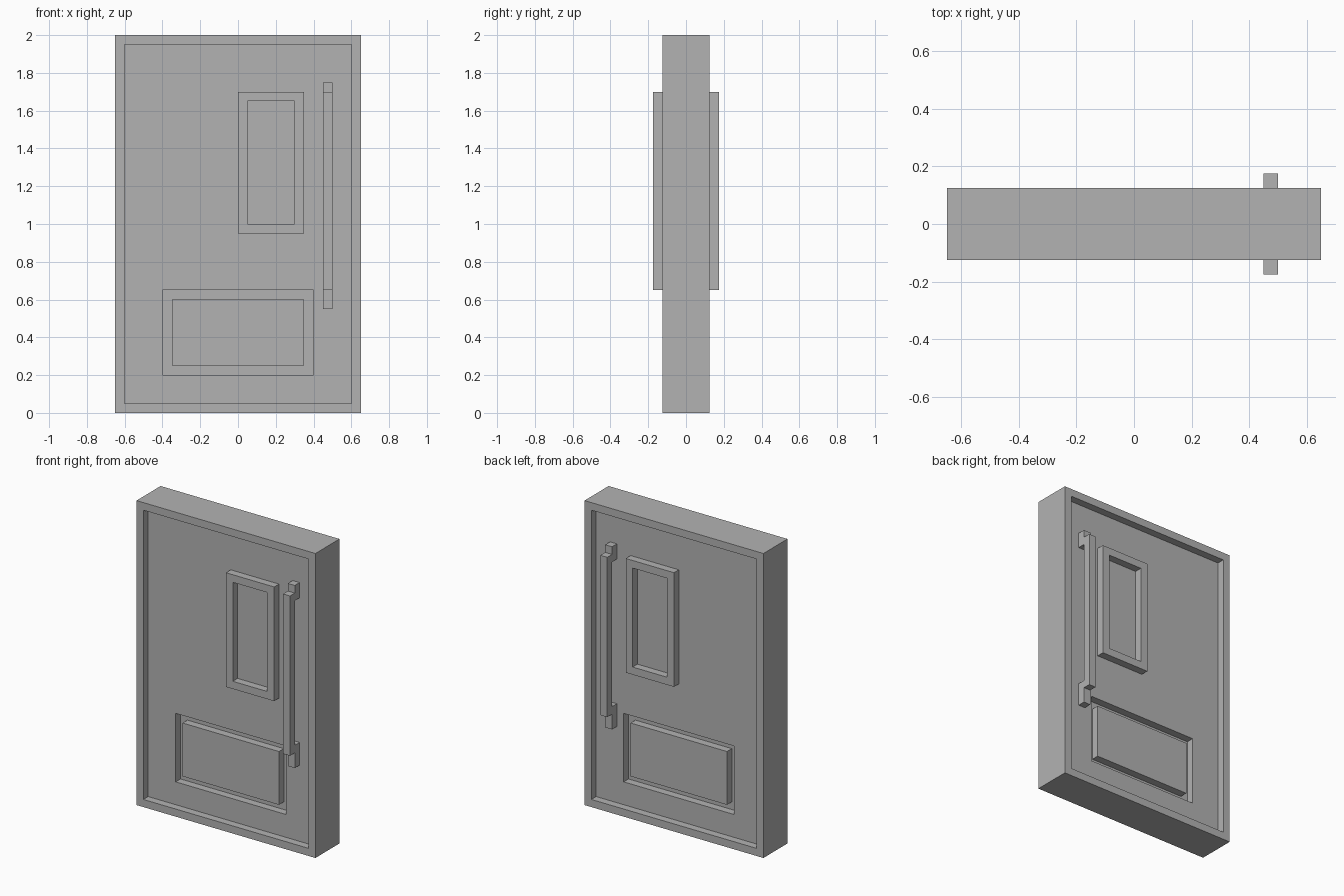
import bpy
import bmesh

cube = bpy.data.objects.get("Cube")
if cube:
    bpy.data.objects.remove(cube, do_unlink=True)

# Single plain grey for the whole door
grey = bpy.data.materials.new("plain_grey")
grey.use_nodes = True
grey.diffuse_color = (0.45, 0.45, 0.45, 1)
grey.node_tree.nodes["Principled BSDF"].inputs["Base Color"].default_value = grey.diffuse_color


def finish(name, bm, both_sides):
    bmesh.ops.recalc_face_normals(bm, faces=bm.faces)
    mesh = bpy.data.meshes.new(name)
    bm.to_mesh(mesh)
    bm.free()
    mesh.materials.append(grey)
    obj = bpy.data.objects.new(name, mesh)
    bpy.context.collection.objects.link(obj)
    if both_sides:
        mirror = obj.modifiers.new("back_copy", 'MIRROR')
        mirror.use_axis = (False, True, False)
        mirror.use_mirror_merge = False
    return obj


def loop(bm, rect, y):
    x0, x1, z0, z1 = rect
    return [bm.verts.new((x, y, z)) for x, z in ((x0, z0), (x1, z0), (x1, z1), (x0, z1))]


def bridge(bm, a, b):
    for i in range(4):
        j = (i + 1) % 4
        bm.faces.new((a[i], a[j], b[j], b[i]))


def box(name, rect, y0, y1, both_sides=False):
    bm = bmesh.new()
    front, back = loop(bm, rect, y0), loop(bm, rect, y1)
    bm.faces.new(front)
    bm.faces.new(back)
    bridge(bm, front, back)
    return finish(name, bm, both_sides)


def ring(name, outer, inner, y0, y1, both_sides=False):
    bm = bmesh.new()
    loops = [loop(bm, outer, y0), loop(bm, inner, y0), loop(bm, inner, y1), loop(bm, outer, y1)]
    for i in range(4):
        bridge(bm, loops[i], loops[(i + 1) % 4])
    return finish(name, bm, both_sides)


def inset(rect, d=0.05):
    x0, x1, z0, z1 = rect
    return (x0 + d, x1 - d, z0 + d, z1 - d)


# Layer depths, each one step apart
GROOVE, LEAF, RIM, GRIP = 0.025, 0.075, 0.125, 0.175

# Outer frame and the door leaf set back within it
frame = (-0.65, 0.65, 0, 2)
lower = (-0.4, 0.4, 0.2, 0.65)
ring("outer_frame", frame, inset(frame), -RIM, RIM)
ring("door_leaf", inset(frame), lower, -LEAF, LEAF)

# Lower panel: sunken groove around a raised field
ring("lower_panel_groove", lower, inset(lower), -GROOVE, GROOVE)
box("lower_panel_field", inset(lower), -LEAF, LEAF)

# Raised window surround on both sides
window = (0, 0.35, 0.95, 1.7)
ring("window_surround", window, inset(window), -RIM, -LEAF, True)

# Pull handles on both sides
box("handle_bar", (0.45, 0.5, 0.65, 1.7), -GRIP, -RIM, True)
box("handle_upper_mount", (0.45, 0.5, 1.65, 1.75), -RIM, -LEAF, True)
box("handle_lower_mount", (0.45, 0.5, 0.55, 0.7), -RIM, -LEAF, True)
